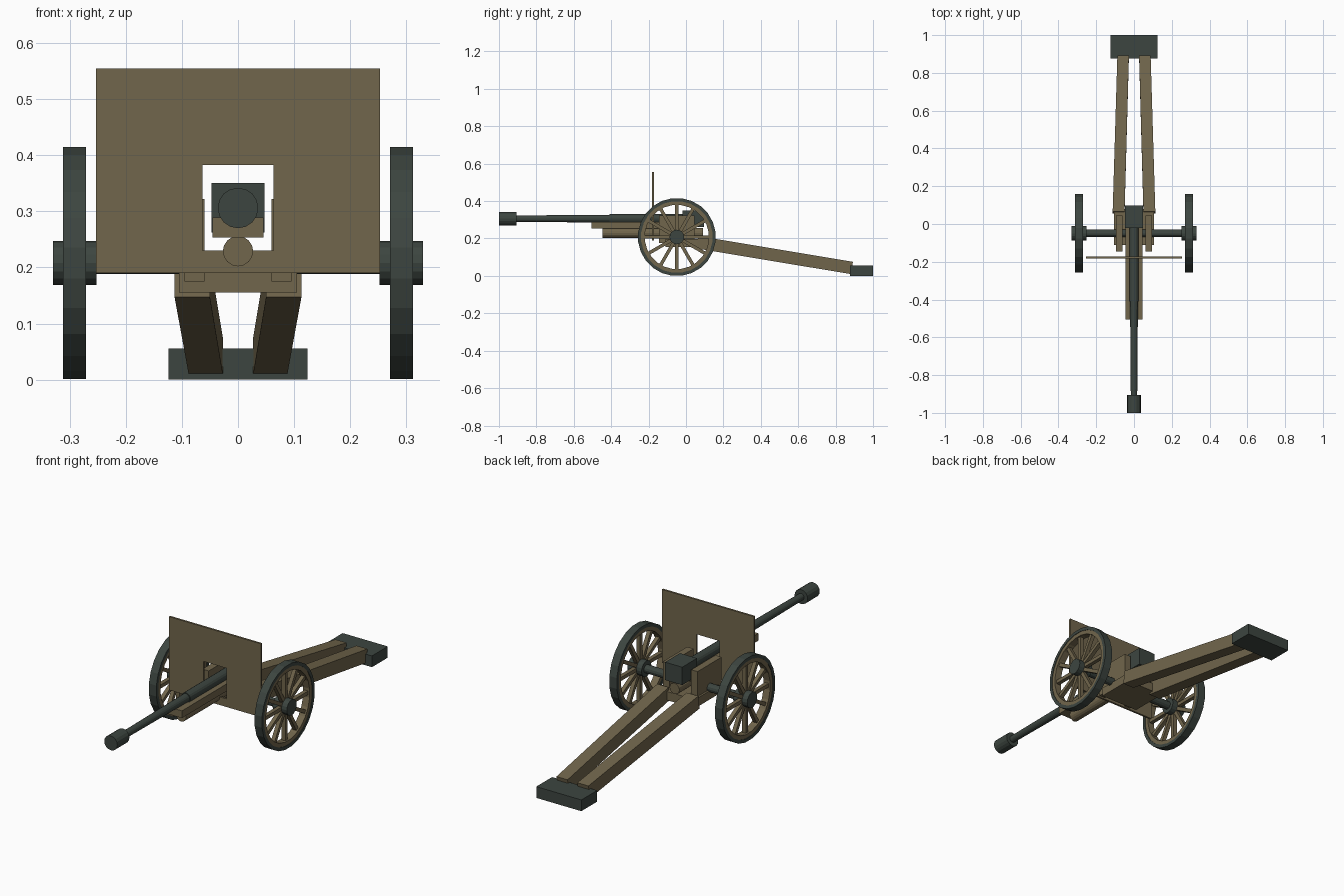
import bpy, bmesh, math
from mathutils import Vector, Matrix

if "Cube" in bpy.data.objects:
    bpy.data.objects.remove(bpy.data.objects["Cube"])


def material(name, rgb):
    m = bpy.data.materials.new(name)
    m.diffuse_color = (*rgb, 1)
    m.use_nodes = True
    m.node_tree.nodes["Principled BSDF"].inputs["Base Color"].default_value = m.diffuse_color
    return m


BROWN = material("olive brown paint", (0.165, 0.132, 0.072))
STEEL = material("dark green steel", (0.046, 0.060, 0.051))


def finish(name, bm, mat):
    bmesh.ops.recalc_face_normals(bm, faces=bm.faces)
    me = bpy.data.meshes.new(name)
    bm.to_mesh(me)
    bm.free()
    me.materials.append(mat)
    ob = bpy.data.objects.new(name, me)
    bpy.context.collection.objects.link(ob)
    return ob


def box(name, lo, hi, mat):
    lo, hi = Vector(lo), Vector(hi)
    bm = bmesh.new()
    bmesh.ops.create_cube(bm, size=1, matrix=Matrix.Translation((lo + hi) / 2)
                          @ Matrix.Diagonal((*(hi - lo), 1)))
    return finish(name, bm, mat)


def rod(name, a, b, r1, r2, mat, sides=16):
    a, b = Vector(a), Vector(b)
    bm = bmesh.new()
    rot = (b - a).to_track_quat('Z', 'Y').to_matrix().to_4x4()
    bmesh.ops.create_cone(bm, cap_ends=True, segments=sides, radius1=r1, radius2=r2,
                          depth=(b - a).length,
                          matrix=Matrix.Translation((a + b) / 2) @ rot)
    return finish(name, bm, mat)


def loft(name, front, back, mat):
    """Solid between two four-point end faces."""
    bm = bmesh.new()
    f = [bm.verts.new(p) for p in front]
    b = [bm.verts.new(p) for p in back]
    bm.faces.new(f)
    bm.faces.new(b)
    for i in range(4):
        j = (i + 1) % 4
        bm.faces.new((f[i], f[j], b[j], b[i]))
    return finish(name, bm, mat)


AY, AZ = -0.049, 0.208      # axle position


def ring(name, x, r_in, r_out, half, mat, n=24):
    """Wheel ring of rectangular section around the axle."""
    bm = bmesh.new()
    loops = []
    for i in range(n):
        t = 2 * math.pi * (i + 0.5) / n
        loops.append([bm.verts.new((x + dx, AY + r * math.cos(t), AZ + r * math.sin(t)))
                      for dx, r in ((-half, r_in), (half, r_in), (half, r_out), (-half, r_out))])
    for i in range(n):
        p, q = loops[i], loops[(i + 1) % n]
        for k in range(4):
            m = (k + 1) % 4
            bm.faces.new((p[k], p[m], q[m], q[k]))
    return finish(name, bm, mat)


# wheels
for s, side in ((-1, "left"), (1, "right")):
    x = s * 0.291
    ring(side + "_tyre", x, 0.192, 0.2085, 0.0205, STEEL)
    ring(side + "_felloe", x, 0.172, 0.194, 0.018, BROWN)
    rod(side + "_hub", (x - 0.039, AY, AZ), (x + 0.039, AY, AZ), 0.039, 0.039, STEEL)
    bm = bmesh.new()
    for i in range(12):
        m = (Matrix.Translation((x, AY, AZ)) @ Matrix.Rotation(i * math.pi / 6, 4, 'X')
             @ Matrix.Translation((0, 0, 0.105)) @ Matrix.Diagonal((0.02, 0.018, 0.145, 1)))
        bmesh.ops.create_cube(bm, size=1, matrix=m)
    finish(side + "_spokes", bm, BROWN)
rod("axle", (-0.28, AY, AZ), (0.28, AY, AZ), 0.02, 0.02, STEEL, 12)

# shield with gun opening
bm = bmesh.new()
xs, zs = (-0.253, -0.063, 0.063, 0.253), (0.19, 0.23, 0.383, 0.555)
grid = [[bm.verts.new((x, -0.177, z)) for x in xs] for z in zs]
for r in range(3):
    for c in range(3):
        if (r, c) != (1, 1):
            bm.faces.new((grid[r][c], grid[r][c + 1], grid[r + 1][c + 1], grid[r + 1][c]))
bmesh.ops.dissolve_degenerate(bm, dist=1e-5, edges=bm.edges)
shield = finish("shield", bm, BROWN)
solid = shield.modifiers.new("thickness", 'SOLIDIFY')
solid.thickness, solid.offset = 0.01, 0

# carriage body and cheeks
box("carriage_floor", (-0.105, -0.11, 0.155), (0.105, 0.08, 0.198), BROWN)
for s, side in ((-1, "left"), (1, "right")):
    box(side + "_cheek", (s * 0.0775 - 0.0175, -0.145, 0.175),
        (s * 0.0775 + 0.0175, 0.045, 0.322), BROWN)
    # split trail leg, sloping down and inward
    front = [(s * 0.050, 0.055, 0.147), (s * 0.113, 0.055, 0.147),
             (s * 0.113, 0.065, 0.213), (s * 0.050, 0.065, 0.213)]
    back = [(s * 0.027, 0.88, 0.01), (s * 0.088, 0.88, 0.01),
            (s * 0.088, 0.893, 0.075), (s * 0.027, 0.893, 0.075)]
    loft(side + "_trail_leg", front, back, BROWN)

# trail spade
box("trail_spade", (-0.124, 0.876, 0.0), (0.124, 1.0, 0.056), STEEL)

# gun
BZ = 0.306
rod("muzzle", (0, -1.0, BZ), (0, -0.905, BZ), 0.036, 0.036, STEEL)
rod("barrel", (0, -0.91, BZ), (0, -0.40, BZ), 0.017, 0.021, STEEL)
rod("barrel_sleeve", (0, -0.41, BZ), (0, 0.0, BZ), 0.025, 0.025, STEEL)
box("breech", (-0.047, -0.02, 0.262), (0.047, 0.097, 0.351), STEEL)
box("cradle", (-0.045, -0.505, 0.253), (0.045, 0.03, 0.289), BROWN)
rod("recoil_cylinder", (0, -0.447, 0.229), (0, 0.09, 0.229), 0.027, 0.027, BROWN)
